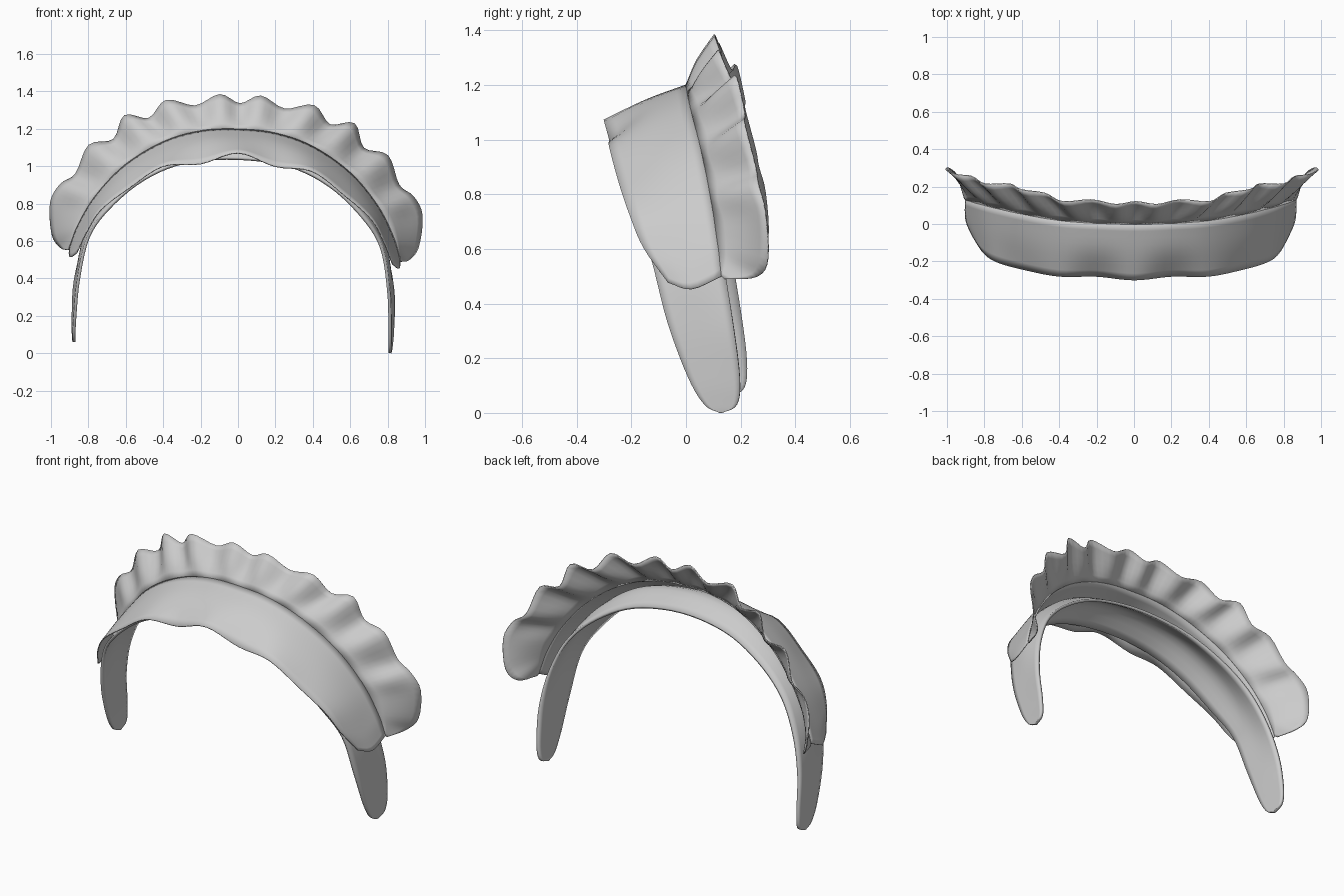
import bpy, bmesh, math
from mathutils import Vector, Matrix

if "Cube" in bpy.data.objects:
    bpy.data.objects.remove(bpy.data.objects["Cube"])

# Whole piece sits slightly tilted sideways around the crown
PIVOT = Matrix.Translation((0, 0, 1.17))
TILT = Matrix.Translation((0.005, 0, 0)) @ PIVOT @ Matrix.Rotation(0.035, 4, 'Y') @ PIVOT.inverted()


def spline(pts, t):
    """Catmull-Rom point, t in 0..1 over the whole list."""
    n = len(pts) - 1
    f = t * n
    i = min(int(f), n - 1)
    f -= i
    b, c = pts[i], pts[i + 1]
    a = pts[i - 1] if i > 0 else b * 2 - c
    d = pts[i + 2] if i + 2 <= n else c * 2 - b
    return 0.5 * (2 * b + (c - a) * f + (2 * a - 5 * b + 4 * c - d) * f * f
                  + (3 * b - a - 3 * c + d) * f ** 3)


def mirrored(half):
    """Complete a half arch (starting at x = 0) to the other side."""
    pts = [Vector(p) for p in half]
    return [Vector((-p.x, p.y, p.z)) for p in reversed(pts[1:])] + pts


def loft(name, halves, columns, rows, thickness, extra=Matrix()):
    """Sheet stretched over several arch curves, given thickness."""
    rails = [mirrored(h) for h in halves]
    bm = bmesh.new()
    grid = []
    for i in range(columns + 1):
        cross = [spline(r, i / columns) for r in rails]
        grid.append([bm.verts.new(TILT @ extra @ spline(cross, j / rows))
                     for j in range(rows + 1)])
    for a, b in zip(grid, grid[1:]):
        for j in range(rows):
            bm.faces.new((a[j], a[j + 1], b[j + 1], b[j]))
    bmesh.ops.remove_doubles(bm, verts=bm.verts, dist=0.0005)
    bmesh.ops.recalc_face_normals(bm, faces=bm.faces)
    me = bpy.data.meshes.new(name)
    bm.to_mesh(me)
    bm.free()
    ob = bpy.data.objects.new(name, me)
    bpy.context.collection.objects.link(ob)
    mod = ob.modifiers.new("thickness", 'SOLIDIFY')
    mod.thickness = thickness
    mod.offset = 0
    bpy.ops.object.select_all(action='DESELECT')
    ob.select_set(True)
    bpy.context.view_layer.objects.active = ob
    bpy.ops.object.shade_smooth_by_angle(angle=math.radians(40))
    return ob


# Seam where the cover and the frill meet
seam = [(0, 0, 1.197), (.2, .005, 1.182), (.4, .02, 1.117), (.6, .055, .987),
        (.75, .09, .82), (.84, .115, .66), (.885, .13, .53)]

# Front cover over the band, with a gently wavy front edge
cover_mid = [(0, -.15, 1.142), (.2, -.14, 1.12), (.4, -.13, 1.06), (.6, -.09, .93),
             (.75, -.05, .77), (.835, -.015, .6), (.88, .02, .483)]
cover_front = [(0, -.3, 1.07), (.2, -.28, 1.005), (.4, -.28, .985), (.58, -.245, .86),
               (.72, -.205, .745), (.79, -.155, .63), (.845, -.065, .505)]
loft("front_cover", [seam, cover_mid, cover_front], 60, 8, 0.006)

# Upright scalloped frill: alternating peaks and valleys
frill_edge = [(0, .12, 1.335), (.11, .105, 1.38), (.24, .13, 1.315), (.395, .12, 1.34),
              (.485, .165, 1.24), (.615, .185, 1.25), (.67, .215, 1.12), (.80, .215, 1.085),
              (.865, .255, .93), (.945, .265, .87), (.995, .29, .77), (.98, .3, .60),
              (.93, .26, .53), (.89, .14, .52)]
full_seam, n = mirrored(seam), len(frill_edge) - 1
frill_base = [spline(full_seam, .5 + .5 * i / n) for i in range(n + 1)]
frill_mid = []
for i, (a, b) in enumerate(zip(frill_base, frill_edge)):
    m = a.lerp(Vector(b), 0.5)
    m.y += (-.012 if i % 2 else .012) if i < 11 else 0
    frill_mid.append(m)
loft("scalloped_frill", [frill_base, frill_mid, frill_edge], n * 8, 6, 0.006)

# Head band: bowed across its width, with tapered rounded legs
band_back = [(0, .05, 1.06), (.3, .06, 1.02), (.53, .085, .91), (.70, .115, .76),
             (.80, .15, .57), (.85, .185, .36), (.855, .21, .16), (.85, .2, .06),
             (.845, .145, .03)]
band_front = [(0, -.23, 1.04), (.28, -.23, 1.01), (.5, -.21, .91), (.68, -.175, .75),
              (.785, -.115, .59), (.83, -.055, .36), (.843, .02, .16), (.845, .08, .06),
              (.845, .135, .03)]
bulge = [.075, .07, .055, .035, .015, 0, 0, 0, 0]
band_mid = []
for a, b, h in zip(band_back, band_front, bulge):
    m = (Vector(a) + Vector(b)) / 2
    out = Vector((m.x, 0, m.z - .4)).normalized()
    band_mid.append(m + out * h)
loft("head_band", [band_back, band_mid, band_front], 80, 8, 0.016,
     Matrix.Rotation(-0.015, 4, 'Z'))
